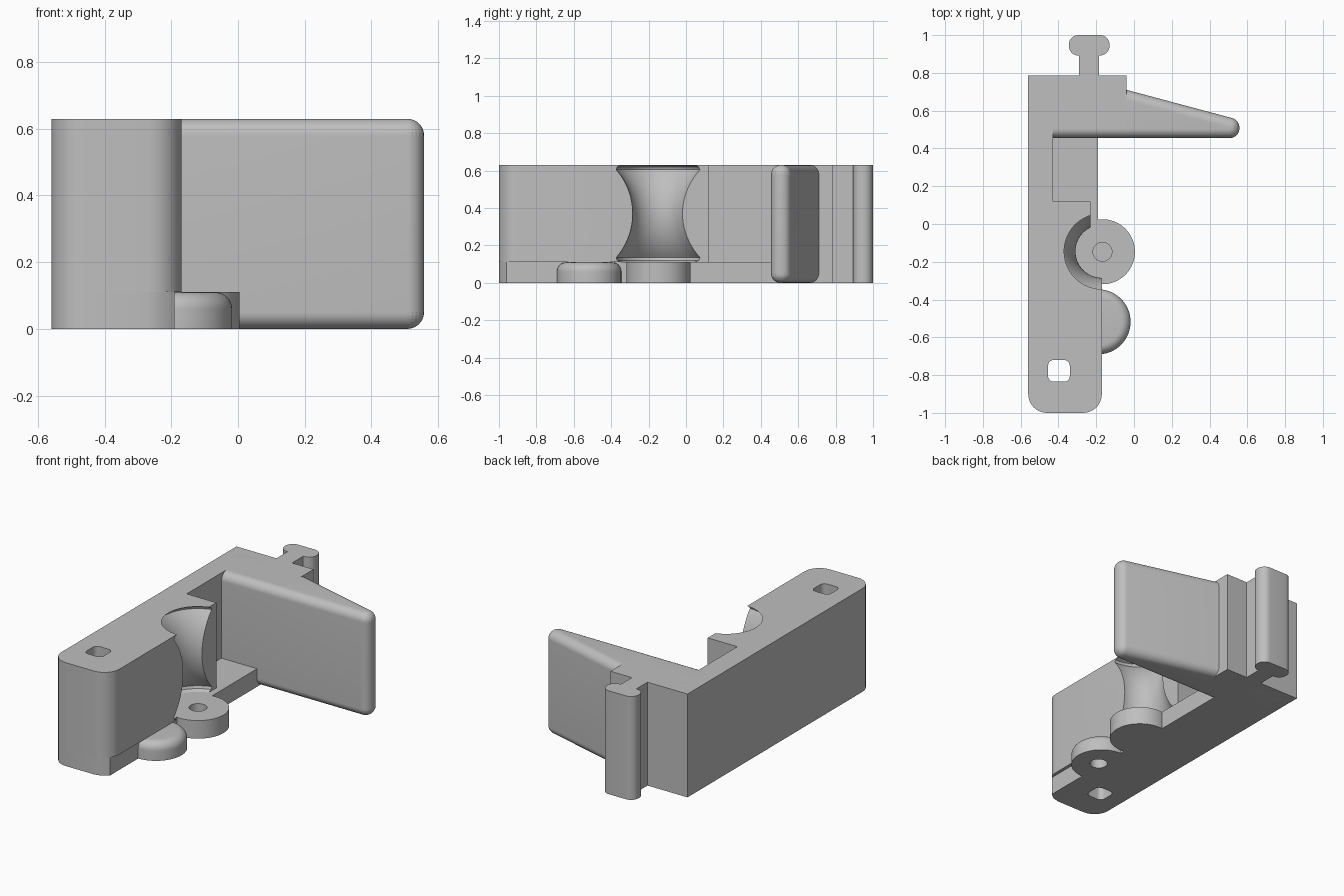
import bpy, bmesh, math
from mathutils import Vector, Matrix

H, BASE = 0.63, 0.11          # total height, base plate height
cube = bpy.data.objects.get("Cube")
if cube:
    bpy.data.objects.remove(cube)

grey = bpy.data.materials.new("light_grey")
grey.use_nodes = True
colour = (0.52, 0.52, 0.52, 1)
grey.diffuse_color = colour
grey.node_tree.nodes["Principled BSDF"].inputs["Base Color"].default_value = colour


def finish(name, bm):
    bmesh.ops.recalc_face_normals(bm, faces=bm.faces)
    mesh = bpy.data.meshes.new(name)
    bm.to_mesh(mesh)
    bm.free()
    mesh.materials.append(grey)
    ob = bpy.data.objects.new(name, mesh)
    bpy.context.collection.objects.link(ob)
    return ob


def prism(name, points, z0, z1):
    """Extrude an outline; a third value on a point rounds that square corner."""
    outline = []
    for i, (x, y, *rad) in enumerate(points):
        p = Vector((x, y, z0))
        if not rad:
            outline.append(p)
            continue
        u = (Vector((*points[i - 1][:2], z0)) - p).normalized()
        v = (Vector((*points[(i + 1) % len(points)][:2], z0)) - p).normalized()
        r = rad[0]
        for k in range(9):
            t = math.pi / 2 * k / 8
            outline.append(p + (u + v) * r - r * (u * math.sin(t) + v * math.cos(t)))
    bm = bmesh.new()
    face = bm.faces.new([bm.verts.new(p) for p in outline])
    top = bmesh.ops.extrude_face_region(bm, geom=[face])["geom"]
    bmesh.ops.translate(bm, vec=(0, 0, z1 - z0),
                        verts=[g for g in top if isinstance(g, bmesh.types.BMVert)])
    return finish(name, bm)


def lathe(name, profile, x, y):
    """Spin a radius/height profile about a vertical axis."""
    bm = bmesh.new()
    vs = [bm.verts.new((x + r, y, z)) for r, z in profile]
    es = [bm.edges.new(pair) for pair in zip(vs, vs[1:])]
    bmesh.ops.spin(bm, geom=vs + es, cent=(x, y, 0), axis=(0, 0, 1),
                   angle=math.tau, steps=64, use_duplicate=False)
    bmesh.ops.remove_doubles(bm, verts=bm.verts, dist=0.0001)
    return finish(name, bm)


def cut(target, *cutters):
    bpy.context.view_layer.objects.active = target
    for c in cutters:
        mod = target.modifiers.new("cut", "BOOLEAN")
        mod.operation, mod.solver, mod.object = "DIFFERENCE", "EXACT", c
        bpy.ops.object.modifier_apply(modifier=mod.name)


# Main wall above the base plate, with the side pocket
wall = prism("wall", [
    (-0.56, -1, 0.1), (-0.17, -1, 0.1), (-0.17, -0.2), (-0.23, -0.145),
    (-0.23, 0.12), (-0.43, 0.12), (-0.43, 0.505), (-0.04, 0.505),
    (-0.04, 0.785), (-0.56, 0.785)], BASE, H)

# Base plate, set back slightly under the wall
base = prism("base_plate", [
    (-0.56, -1, 0.1), (-0.27, -1), (-0.23, -0.99), (-0.19, -0.96),
    (-0.19, 0.505), (-0.04, 0.505), (-0.04, 0.785), (-0.56, 0.785)], 0, BASE)

# Round pads: flat socket pad and one with a rounded rim
PAD = 0.172
SOCKET, DOME = (-0.167, -0.147), (-0.19, -0.518)
socket_pad = lathe("socket_pad", [(0, 0), (PAD, 0), (PAD, BASE), (0, BASE)], *SOCKET)
rim = [(PAD - 0.05 + 0.05 * math.cos(t), BASE - 0.05 + 0.05 * math.sin(t))
       for t in [math.pi / 2 * k / 8 for k in range(9)]]
dome_pad = lathe("rounded_pad", [(0, 0), (PAD, 0)] + rim + [(0, BASE)], *DOME)

# Cutters: spool recess with a narrow waist, square hole and two pin holes
waist_z, arc = 0.37, 0.358
sides = []
for k in range(25):
    d = -0.235 + 0.47 * k / 24
    sides.append((0.14 + arc - math.sqrt(arc ** 2 - d ** 2), waist_z + d))
spool = lathe("spool_cutter",
              [(0, 0.05), (0.2, 0.05), (0.2, BASE), (0.222, 0.12)] + sides
              + [(0.222, 0.62), (0.2, H), (0.2, 0.7), (0, 0.7)], -0.17, -0.145)
square = prism("square_cutter", [(-0.455, -0.835, 0.03), (-0.34, -0.835, 0.03),
                                 (-0.34, -0.72, 0.03), (-0.455, -0.72, 0.03)], -0.1, 0.8)
pin_top = lathe("top_pin_cutter", [(0, 0.04), (0.05, 0.04), (0.05, 0.2), (0, 0.2)], *SOCKET)
pin_low = lathe("low_pin_cutter", [(0, -0.1), (0.05, -0.1), (0.05, 0.07), (0, 0.07)],
                -0.17, -0.518)
cut(wall, spool, square)
cut(base, square, pin_top, pin_low)
cut(socket_pad, pin_top)
cut(dome_pad, pin_low)
for c in (spool, square, pin_top, pin_low):
    bpy.data.objects.remove(c)

# Tapered fin: hull around small spheres, so every edge is rounded
bm = bmesh.new()
R = 0.05
for x, y in [(-0.5, 0.505), (0.508, 0.505), (0.508, 0.512), (-0.3, 0.728), (-0.5, 0.728)]:
    for z in (R, H - R):
        bmesh.ops.create_uvsphere(bm, u_segments=24, v_segments=16, radius=R,
                                  matrix=Matrix.Translation((x, y, z)))
hull = bmesh.ops.convex_hull(bm, input=bm.verts)
spare = {g for g in hull["geom_interior"] + hull["geom_unused"]
         if isinstance(g, bmesh.types.BMVert)}
bmesh.ops.delete(bm, geom=list(spare), context="VERTS")
fin = finish("tapered_fin", bm)

# Connector tab at the back
stem = prism("tab_stem", [(-0.29, 0.75), (-0.185, 0.75), (-0.185, 0.92), (-0.29, 0.92)], 0, H)
head = prism("tab_head", [(-0.345, 0.892, 0.05), (-0.13, 0.892, 0.05),
                          (-0.13, 1, 0.05), (-0.345, 1, 0.05)], 0, H)

# Smooth the curved faces, keep hard edges
bpy.ops.object.select_all(action="DESELECT")
for ob in (wall, base, socket_pad, dome_pad, fin, stem, head):
    ob.select_set(True)
bpy.context.view_layer.objects.active = wall
bpy.ops.object.shade_smooth_by_angle(angle=math.radians(30))
